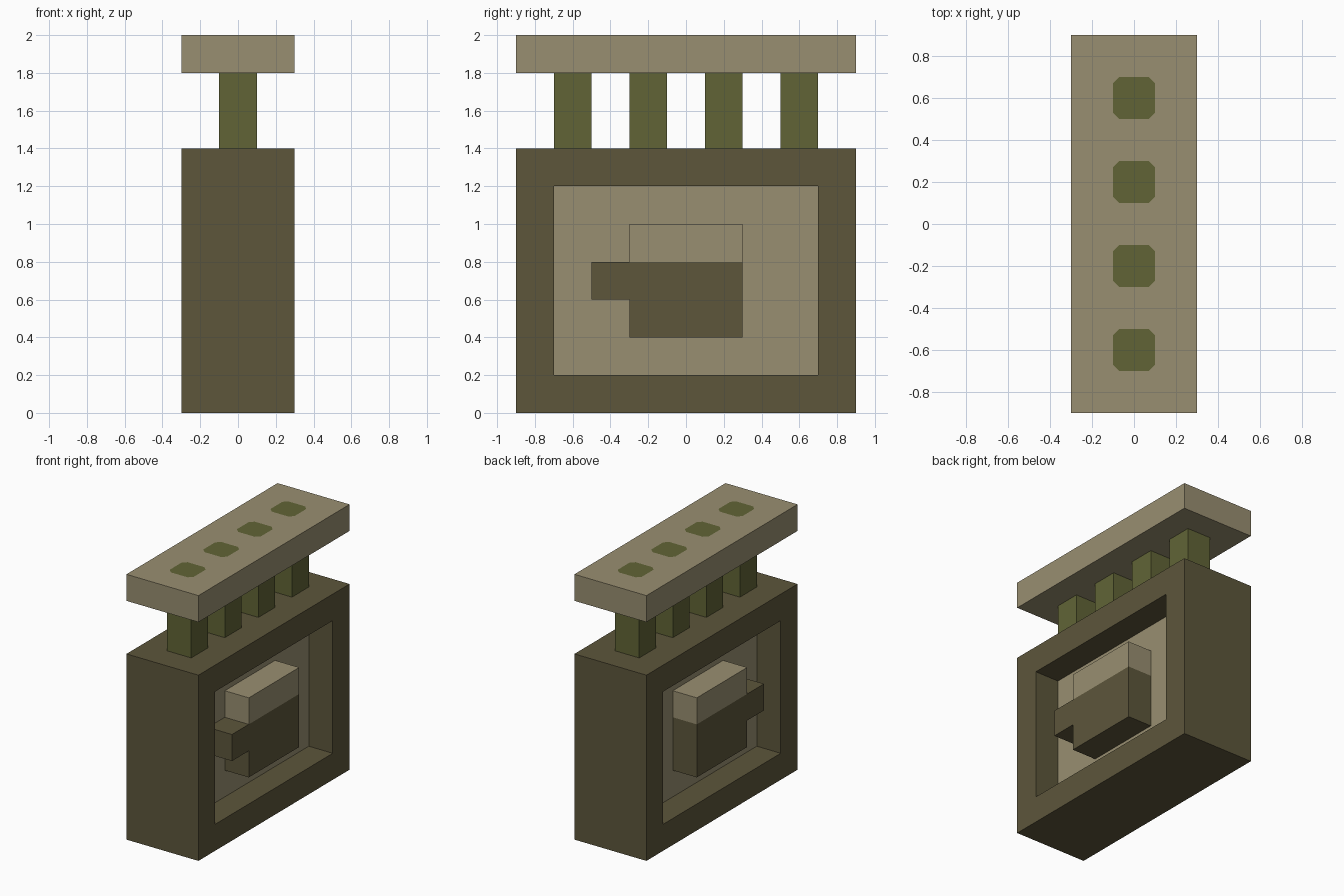
import bpy, bmesh
from mathutils import Matrix, Vector

if "Cube" in bpy.data.objects:
    bpy.data.objects.remove(bpy.data.objects["Cube"])


def material(name, rgb):
    def lin(c):
        c /= 255
        return c / 12.92 if c <= 0.04045 else ((c + 0.055) / 1.055) ** 2.4
    mat = bpy.data.materials.new(name)
    mat.diffuse_color = (*[lin(c) for c in rgb], 1)
    mat.use_nodes = True
    mat.node_tree.nodes["Principled BSDF"].inputs["Base Color"].default_value = mat.diffuse_color
    return mat


TAN = material("tan", (153, 143, 113))
BROWN = material("dark_brown", (93, 86, 59))
GREEN = material("moss_green", (97, 100, 54))


def finish(name, bm, *mats):
    bmesh.ops.recalc_face_normals(bm, faces=bm.faces)
    mesh = bpy.data.meshes.new(name)
    bm.to_mesh(mesh)
    bm.free()
    for m in mats:
        mesh.materials.append(m)
    obj = bpy.data.objects.new(name, mesh)
    bpy.context.collection.objects.link(obj)
    return obj


def box_mesh(lo, hi):
    lo, hi = Vector(lo), Vector(hi)
    bm = bmesh.new()
    bmesh.ops.create_cube(bm, size=1, matrix=Matrix.Translation((lo + hi) / 2)
                          @ Matrix.Diagonal((*(hi - lo), 1)))
    bm.normal_update()
    return bm


def prism(name, points, direction, mat):
    bm = bmesh.new()
    face = bm.faces.new([bm.verts.new(p) for p in points])
    ext = bmesh.ops.extrude_face_region(bm, geom=[face], use_keep_orig=True)
    verts = [g for g in ext["geom"] if isinstance(g, bmesh.types.BMVert)]
    bmesh.ops.translate(bm, verts=verts, vec=direction)
    return finish(name, bm, mat)


# Body: block with a flat rim and a straight-walled tan recess on both broad sides
bm = box_mesh((-0.3, -0.9, 0), (0.3, 0.9, 1.4))
for panel in [f for f in bm.faces if abs(f.normal.x) > 0.9]:
    push = Vector((-0.2 if panel.normal.x > 0 else 0.2, 0, 0))
    bmesh.ops.inset_region(bm, faces=[panel], thickness=0.2, use_even_offset=True)
    floor = bmesh.ops.extrude_discrete_faces(bm, faces=[panel])["faces"][0]
    rim_edges = [e for e in bm.edges if e.is_boundary and e not in floor.edges[:]]
    bmesh.ops.translate(bm, verts=floor.verts[:], vec=push)
    floor.material_index = 1
finish("body", bm, BROWN, TAN)

# Emblem on each panel: dark block with a side knob, and a tan cap
outline = [(-0.3, 0.4), (0.3, 0.4), (0.3, 0.8), (-0.5, 0.8), (-0.5, 0.6), (-0.3, 0.6)]
for side, s in (("right", 1), ("left", -1)):
    prism(f"emblem_{side}", [(0.1 * s, y, z) for y, z in outline], (0.2 * s, 0, 0), BROWN)
    x0, x1 = sorted((0.1 * s, 0.3 * s))
    finish(f"emblem_cap_{side}", box_mesh((x0, -0.3, 0.8), (x1, 0.3, 1.0)), TAN)

# Top slab with clipped-corner green spots cut into its upper face
a, b = 0.1, 0.07
spot = [(a, -b), (a, b), (b, a), (-b, a), (-a, b), (-a, -b), (-b, -a), (b, -a)]
post_ys = (-0.6, -0.2, 0.2, 0.6)
bm = box_mesh((-0.3, -0.9, 1.8), (0.3, 0.9, 2.0))
top = next(f for f in bm.faces if f.normal.z > 0.9)
edges = top.edges[:]
bmesh.ops.delete(bm, geom=[top], context='FACES_ONLY')
loops = [[bm.verts.new((px, y + py, 2.0)) for px, py in spot] for y in post_ys]
for loop in loops:
    edges += [bm.edges.new((v, loop[i - 1])) for i, v in enumerate(loop)]
bmesh.ops.triangle_fill(bm, edges=edges, normal=(0, 0, 1), use_beauty=True)
for loop in loops:
    bm.faces.new(loop).material_index = 1
finish("top_slab", bm, TAN, GREEN)

# Posts between body and slab
for i, y in enumerate(post_ys, 1):
    finish(f"post_{i}", box_mesh((-0.1, y - 0.1, 1.4), (0.1, y + 0.1, 1.8)), GREEN)
